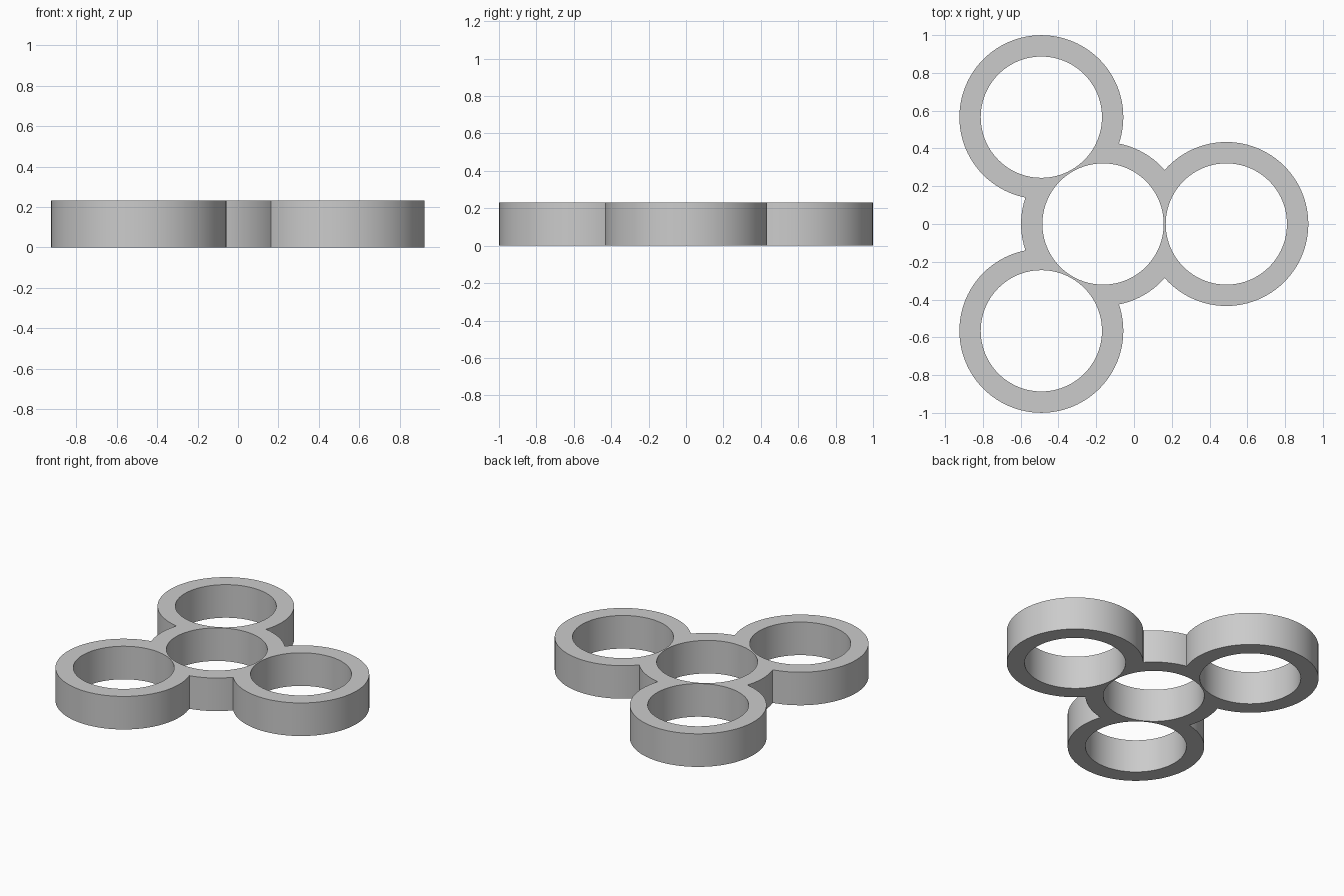
import bpy
from math import cos, sin, radians

HEIGHT = 0.232
OUTER = 0.434
HOLE = 0.321
ARM = 0.653
HUB_X = -0.164
SEGMENTS = 96

cube = bpy.data.objects.get("Cube")
if cube:
    bpy.data.objects.remove(cube, do_unlink=True)

# Single grey material
grey = bpy.data.materials.new("plain_grey")
grey.use_nodes = True
colour = (0.6, 0.6, 0.6, 1)
grey.diffuse_color = colour
grey.node_tree.nodes["Principled BSDF"].inputs["Base Color"].default_value = colour


def cylinder(name, centre, radius, extra=0.0):
    bpy.ops.mesh.primitive_cylinder_add(
        vertices=SEGMENTS, radius=radius, depth=HEIGHT + 2 * extra,
        location=(centre[0], centre[1], HEIGHT / 2))
    obj = bpy.context.object
    obj.name = name
    obj.data.materials.append(grey)
    return obj


def combine(target, tool, operation):
    mod = target.modifiers.new(operation.lower(), 'BOOLEAN')
    mod.object = tool
    mod.operation = operation
    mod.solver = 'EXACT'
    bpy.context.view_layer.objects.active = target
    bpy.ops.object.modifier_apply(modifier=mod.name)
    bpy.data.objects.remove(tool, do_unlink=True)


# Hub centre followed by three arm centres
hub = (HUB_X, 0)
arms = [(HUB_X + ARM * cos(radians(a)), ARM * sin(radians(a))) for a in (0, 120, 240)]

# Joined discs
body = cylinder("spinner_body", hub, OUTER)
for centre in arms:
    combine(body, cylinder("arm_disc", centre, OUTER), 'UNION')

# Bearing holes through every disc
for centre in [hub] + arms:
    combine(body, cylinder("hole_cutter", centre, HOLE, 0.1), 'DIFFERENCE')

# Smooth walls with crisp rims
bpy.ops.object.select_all(action='DESELECT')
body.select_set(True)
bpy.context.view_layer.objects.active = body
bpy.ops.object.shade_smooth_by_angle(angle=radians(30))
